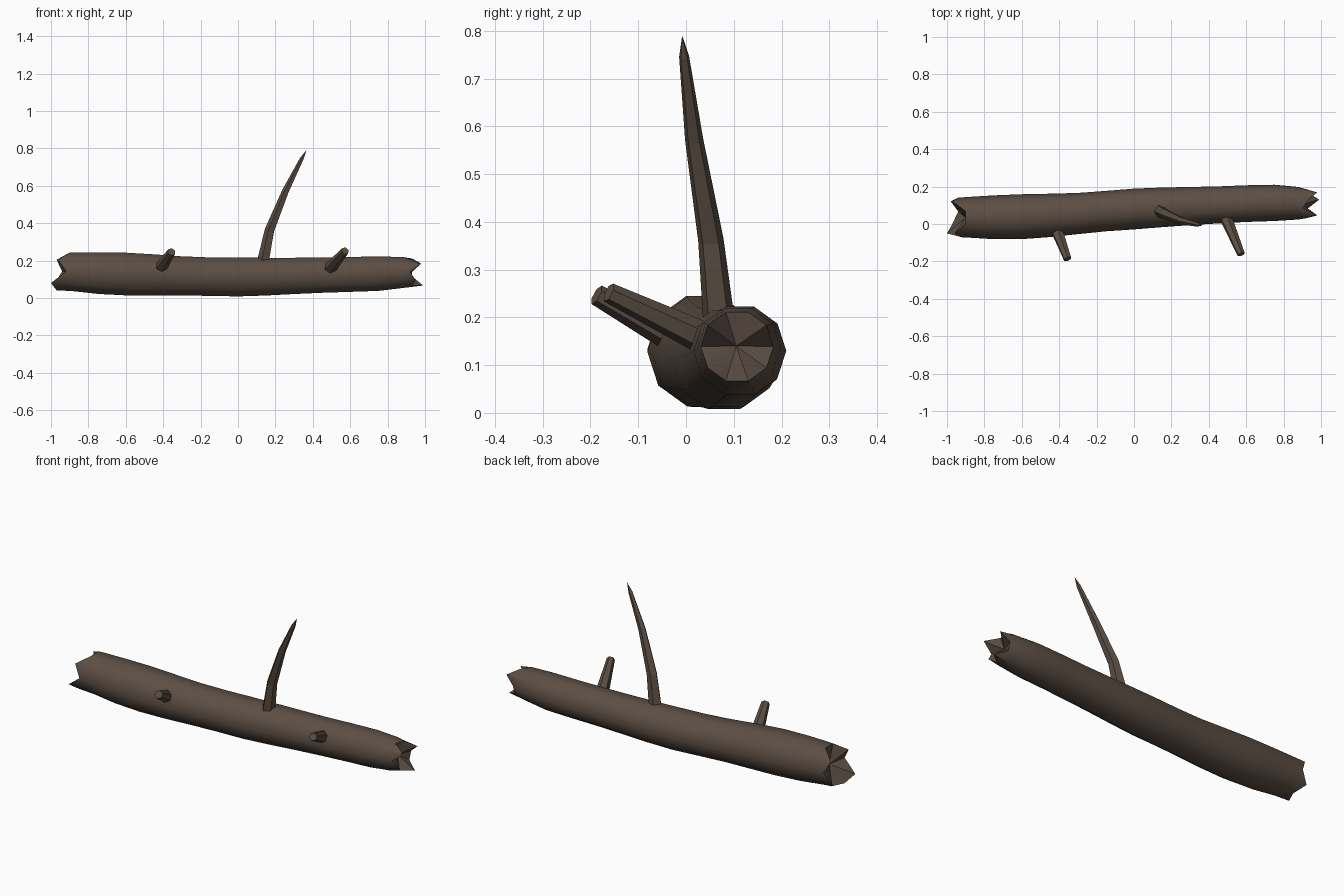
import bpy, bmesh, math
from mathutils import Vector

if "Cube" in bpy.data.objects:
    bpy.data.objects.remove(bpy.data.objects["Cube"])

bark = bpy.data.materials.new("dark bark brown")
bark.diffuse_color = (0.107, 0.077, 0.058, 1)
bark.use_nodes = True
bark.node_tree.nodes["Principled BSDF"].inputs["Base Color"].default_value = bark.diffuse_color
SIDES = 10


def finish(name, bm, smooth_angle=None):
    bmesh.ops.recalc_face_normals(bm, faces=bm.faces)
    me = bpy.data.meshes.new(name)
    bm.to_mesh(me)
    bm.free()
    ob = bpy.data.objects.new(name, me)
    bpy.context.collection.objects.link(ob)
    me.materials.append(bark)
    if smooth_angle:
        bpy.ops.object.select_all(action='DESELECT')
        ob.select_set(True)
        bpy.context.view_layer.objects.active = ob
        bpy.ops.object.shade_smooth_by_angle(angle=math.radians(smooth_angle))
    return ob


def bridge(bm, rings):
    for a, b in zip(rings, rings[1:]):
        n = len(a)
        for i in range(n):
            bm.faces.new((a[i], a[(i + 1) % n], b[(i + 1) % n], b[i]))


def fan(bm, ring, centre):
    c = bm.verts.new(centre)
    for i in range(len(ring)):
        bm.faces.new((ring[i], ring[(i + 1) % len(ring)], c))


# Log: wavy stations (x, y, z, radius) with splintered, hollowed ends
stations = [(-0.88, .036, .140, .109), (-0.75, .036, .133, .117), (-0.6, .039, .128, .120),
            (-0.45, .046, .123, .116), (-0.3, .056, .118, .110), (-0.15, .069, .114, .108),
            (0, .080, .112, .109), (.15, .089, .114, .106), (.3, .096, .118, .102),
            (.45, .102, .122, .099), (.6, .109, .126, .098), (.75, .113, .130, .097),
            (.88, .111, .136, .087)]
left_x = [-.94, -.97, -.90, -.90, -.96, -.92, -1.0, -.97, -.94, -.98]
right_x = [.93, .98, .93, .905, .98, .92, .95, .93, .99, .93]


def ring_at(bm, xs, y, z, r):
    return [bm.verts.new((xs[i], y + r * math.cos(math.tau * i / SIDES),
                          z + r * math.sin(math.tau * i / SIDES))) for i in range(SIDES)]


bm = bmesh.new()
rings = [ring_at(bm, left_x, .035, .142, .106)]
rings += [ring_at(bm, [x] * SIDES, y, z, r) for x, y, z, r in stations]
rings.append(ring_at(bm, right_x, .107, .139, .076))
bridge(bm, rings)
fan(bm, rings[0], (-.90, .035, .14))
fan(bm, rings[-1], (.90, .105, .14))
finish("log", bm, 40)


# Branches: tapered tubes along a path of (x, y, z, radius)
def branch(name, path, sides, pointed=False):
    bm = bmesh.new()
    pts = [Vector(p[:3]) for p in path]
    rings = []
    for i, p in enumerate(path):
        t = (pts[min(i + 1, len(pts) - 1)] - pts[max(i - 1, 0)]).normalized()
        u = t.cross(Vector((0, 1, 0))).normalized()
        v = t.cross(u)
        if pointed and i == len(path) - 1:
            break
        rings.append([bm.verts.new(pts[i] + p[3] * (u * math.cos(math.tau * k / sides)
                                                    + v * math.sin(math.tau * k / sides)))
                      for k in range(sides)])
    bridge(bm, rings)
    bm.faces.new(rings[0])
    if pointed:
        fan(bm, rings[-1], pts[-1])
    else:
        bm.faces.new(rings[-1])
    return finish(name, bm)


branch("tall_branch", [(.13, .072, .16, .036), (.17, .052, .36, .028), (.255, .017, .57, .020),
                       (.342, -.004, .745, .011), (.366, -.008, .79, 0)], 5, True)
branch("left_stub", [(-.425, 0, .145, .036), (-.355, -.187, .247, .022)], 6)
branch("right_stub", [(.48, .06, .145, .036), (.573, -.162, .252, .021)], 6)
